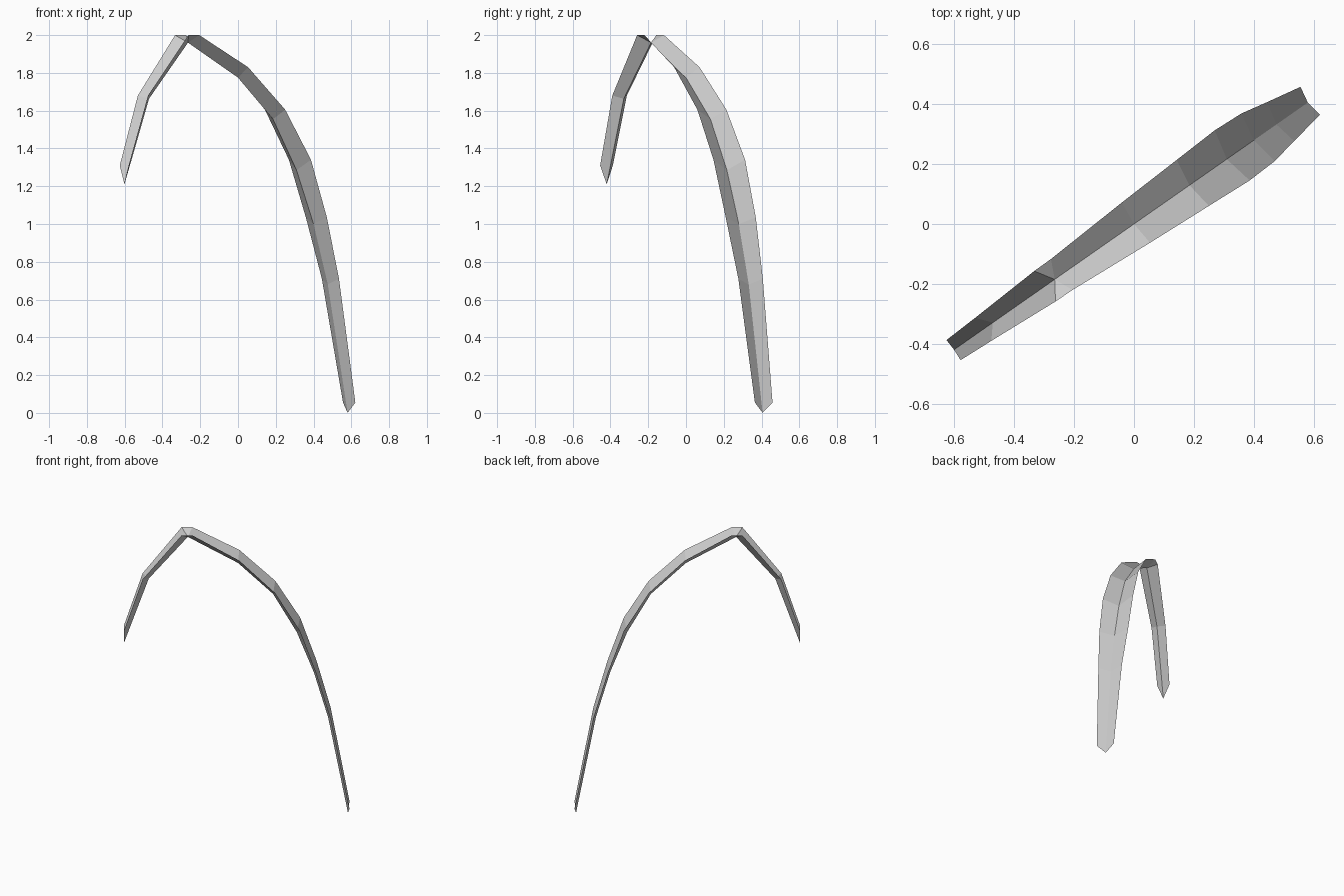
import bpy
from mathutils import Vector

if "Cube" in bpy.data.objects:
    bpy.data.objects.remove(bpy.data.objects["Cube"])

# The blade bends in one vertical plane; r runs along it, w is across it
along = Vector((0.82, 0.573, 0)).normalized()
across = Vector((along.y, -along.x, 0))

# Cross-sections from root to tip: rib r, rib z, edge r, edge z, half width
sections = [
    (0.708, 0.00, 0.718, 0.055, 0.057),
    (0.580, 0.68, 0.597, 0.710, 0.079),
    (0.488, 1.00, 0.506, 1.035, 0.097),
    (0.378, 1.285, 0.400, 1.34, 0.102),
    (0.226, 1.555, 0.2395, 1.605, 0.0937),
    (0.000, 1.775, 0.008, 1.83, 0.082),
    (-0.323, 1.96, -0.294, 2.00, 0.063),
    (-0.323, 1.96, -0.363, 2.00, 0.062),   # other side of the fold
    (-0.575, 1.663, -0.614, 1.68, 0.047),
    (-0.733, 1.21, -0.735, 1.31, 0.041),
]
FOLD = 6  # sections 6 and 7 share one rib point

verts, faces = [], []
for rib_r, rib_z, edge_r, edge_z, w in sections:
    up = Vector((0, 0, edge_z))
    verts += [along * edge_r + across * w + up,
              along * rib_r + Vector((0, 0, rib_z)),
              along * edge_r - across * w + up]

# Two strips of faces, one on each side of the central rib
for i in range(len(sections) - 1):
    a, b = 3 * i, 3 * i + 3
    if i == FOLD:
        faces += [(a, a + 1, b), (a + 1, a + 2, b + 2)]
    else:
        faces += [(a, a + 1, b + 1, b), (a + 1, a + 2, b + 2, b + 1)]
rib = 3 * FOLD + 1
faces = [tuple(rib if v == rib + 3 else v for v in f) for f in faces]

# Remove the now unused duplicate rib point
del verts[rib + 3]
faces = [tuple(v - 1 if v > rib + 3 else v for v in f) for f in faces]

mesh = bpy.data.meshes.new("folded_grass_blade")
mesh.from_pydata(verts, [], faces)
mesh.update()
blade = bpy.data.objects.new("folded_grass_blade", mesh)
bpy.context.collection.objects.link(blade)
